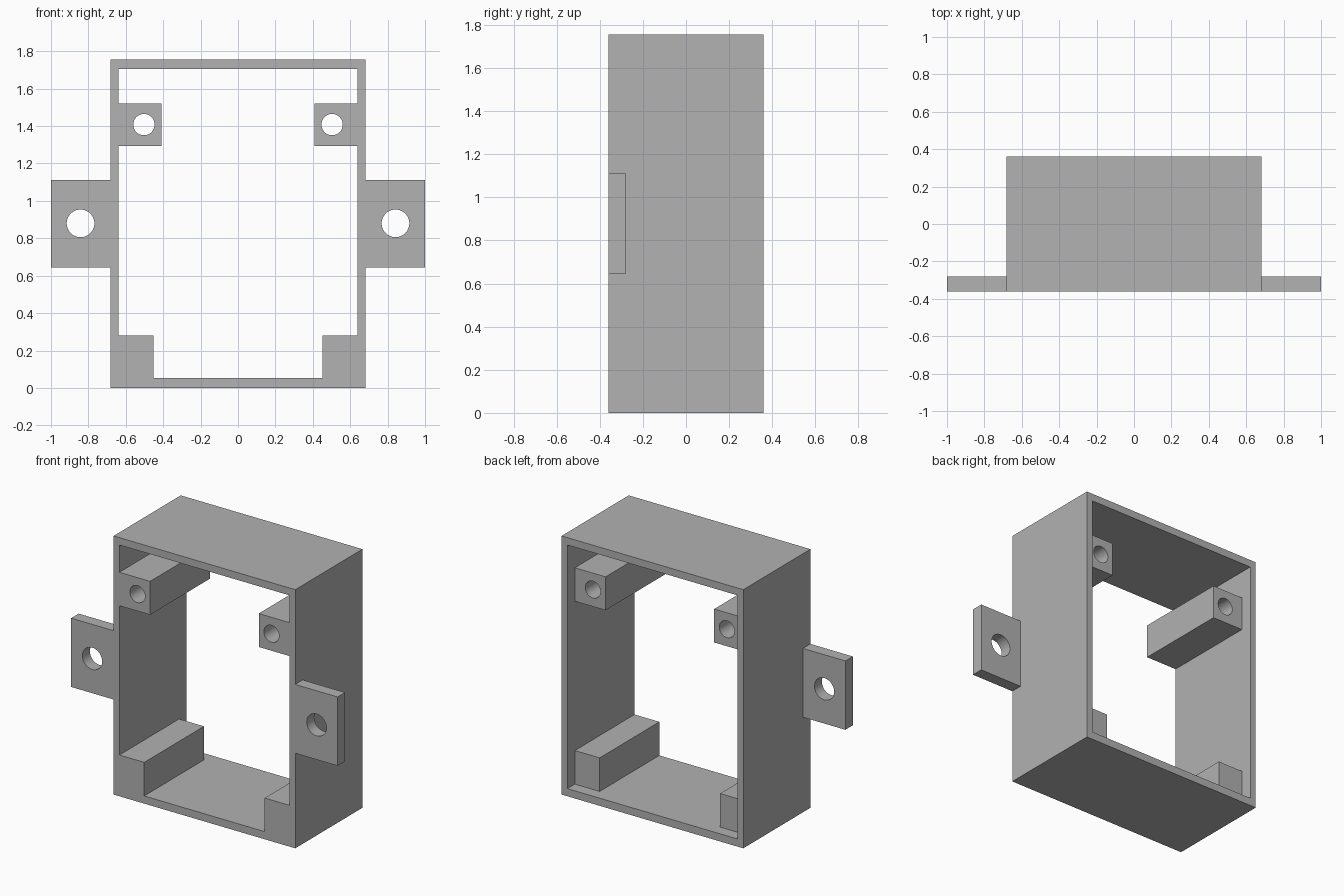
import bpy
import bmesh
from math import cos, sin, pi, radians
from mathutils import Matrix

cube = bpy.data.objects.get("Cube")
if cube:
    bpy.data.objects.remove(cube, do_unlink=True)

GREY = (0.445, 0.445, 0.445, 1.0)
grey = bpy.data.materials.new("plain_grey")
grey.use_nodes = True
grey.diffuse_color = GREY
grey.node_tree.nodes["Principled BSDF"].inputs["Base Color"].default_value = GREY


def rect(x0, x1, z0, z1):
    return [(x0, z0), (x1, z0), (x1, z1), (x0, z1)]


def circle(x, z, r, n=48):
    return [(x + r * cos(2 * pi * i / n), z + r * sin(2 * pi * i / n)) for i in range(n)]


def extrude_profile(name, outlines, y0, y1):
    """Fill the outlines (inner ones become holes) and extrude from y0 to y1."""
    curve = bpy.data.curves.new(name + "_profile", "CURVE")
    curve.dimensions = "2D"
    curve.fill_mode = "BOTH"
    curve.extrude = (y1 - y0) / 2
    for points in outlines:
        spline = curve.splines.new("POLY")
        spline.points.add(len(points) - 1)
        for p, (x, z) in zip(spline.points, points):
            p.co = (x, z, 0, 1)
        spline.use_cyclic_u = True
    helper = bpy.data.objects.new(name + "_profile", curve)
    bpy.context.collection.objects.link(helper)
    depsgraph = bpy.context.evaluated_depsgraph_get()
    mesh = bpy.data.meshes.new_from_object(helper.evaluated_get(depsgraph))
    bpy.data.objects.remove(helper, do_unlink=True)

    # Stand the profile upright and weld the caps to the sides
    mesh.transform(Matrix.Translation((0, (y0 + y1) / 2, 0)) @ Matrix.Rotation(radians(90), 4, "X"))
    bm = bmesh.new()
    bm.from_mesh(mesh)
    bmesh.ops.remove_doubles(bm, verts=bm.verts, dist=1e-5)
    bmesh.ops.recalc_face_normals(bm, faces=bm.faces)
    bm.to_mesh(mesh)
    bm.free()
    mesh.materials.clear()
    mesh.materials.append(grey)
    mesh.name = name
    obj = bpy.data.objects.new(name, mesh)
    bpy.context.collection.objects.link(obj)
    bpy.ops.object.select_all(action="DESELECT")
    obj.select_set(True)
    bpy.context.view_layer.objects.active = obj
    bpy.ops.object.shade_smooth_by_angle(angle=radians(30))
    return obj


FRONT, BACK = -0.36, 0.36
POST_BACK = BACK - 0.08
OUTER, INNER = 0.682, 0.638

# Open box frame
extrude_profile("frame", [rect(-OUTER, OUTER, 0, 1.755),
                          rect(-INNER, INNER, 0.052, 1.705)], FRONT, BACK)

for side, s in (("left", 1), ("right", -1)):
    # Mounting ear with a screw hole
    extrude_profile(side + "_mounting_ear",
                    [rect(s * OUTER, s * 1.0, 0.645, 1.112),
                     circle(s * 0.842, 0.88, 0.074)], FRONT, -0.28)
    # Upper post, drilled along its length
    extrude_profile(side + "_upper_post",
                    [rect(s * 0.408, s * INNER, 1.293, 1.52),
                     circle(s * 0.503, 1.408, 0.057)], FRONT, POST_BACK)
    # Solid lower corner post
    extrude_profile(side + "_lower_post",
                    [rect(s * 0.452, s * INNER, 0.052, 0.28)], FRONT, POST_BACK)
